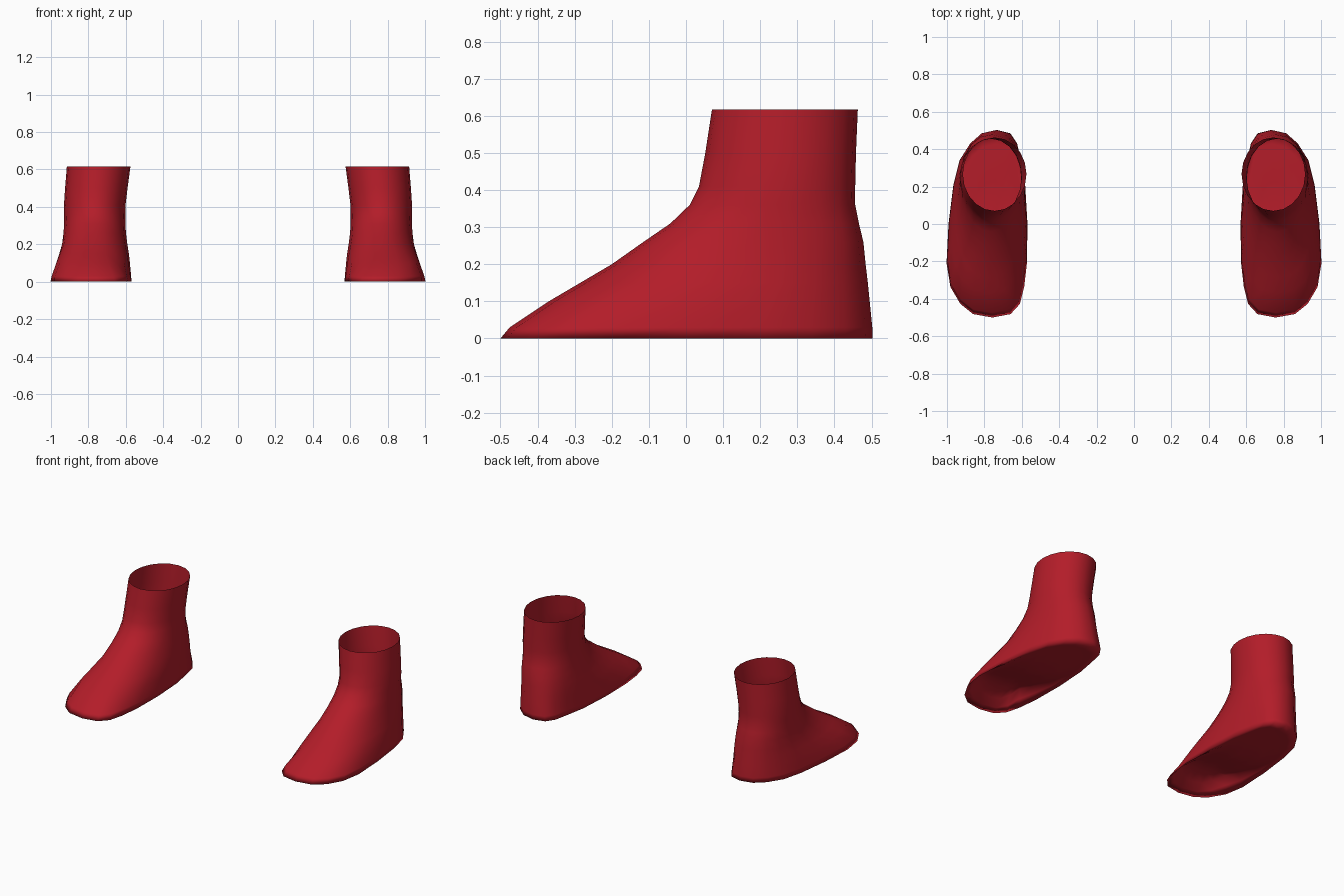
import bpy, bmesh
from math import sin, cos, pi, copysign

if "Cube" in bpy.data.objects:
    bpy.data.objects.remove(bpy.data.objects["Cube"])

N = 20
# height, front y, back y, front half width, back half width, front centre x, back centre x, roundness
SECTIONS = [
    (0.00, -0.50, 0.503, 0.240, 0.182, 0.797, 0.764, 0.74),
    (0.03, -0.475, 0.502, 0.234, 0.182, 0.795, 0.764, 0.76),
    (0.10, -0.37, 0.495, 0.210, 0.182, 0.785, 0.763, 0.82),
    (0.15, -0.285, 0.490, 0.188, 0.184, 0.777, 0.762, 0.86),
    (0.20, -0.20, 0.484, 0.165, 0.184, 0.770, 0.762, 0.90),
    (0.26, -0.115, 0.478, 0.152, 0.182, 0.768, 0.764, 0.94),
    (0.31, -0.042, 0.466, 0.151, 0.176, 0.766, 0.766, 0.97),
    (0.36, 0.01, 0.456, 0.155, 0.172, 0.766, 0.766, 1.0),
    (0.41, 0.035, 0.456, 0.160, 0.169, 0.766, 0.766, 1.0),
    (0.50, 0.052, 0.458, 0.165, 0.169, 0.757, 0.758, 1.0),
    (0.617, 0.07, 0.463, 0.170, 0.170, 0.745, 0.745, 1.0),
]


def spow(v, e):
    return copysign(abs(v) ** e, v)


def section(z, yf, yb, wf, wb, xf, xb, e):
    pts = []
    for i in range(N):
        a = 2 * pi * i / N
        u = 0.5 + 0.5 * spow(sin(a), e)
        w = wf + (wb - wf) * u
        x = xf + (xb - xf) * u + w * spow(cos(a), e)
        y = yf + (yb - yf) * u
        # toe and heel lean inwards
        x -= 0.2 * max(0, -y - 0.3) + 0.2 * max(0, y - 0.35) * max(0, 1 - z / 0.3)
        pts.append((x, y, z))
    return pts


def sole_rise(y, k):
    # hollow under the forefoot, falling to a flat heel
    bump = min((0.06 - y) / 0.36, (0.5 + y) / 0.2, 1.0)
    return 0.088 * max(0.03, bump) * min(1.0, (1 - k) * 4)


def boot(name, side, mat):
    bm = bmesh.new()
    outer = [[bm.verts.new((side * x, y, z)) for x, y, z in section(*s)] for s in SECTIONS]
    # sole as inset copies of the bottom outline
    base = section(*SECTIONS[0])
    sole = []
    for k in (0.1, 0.3, 0.55, 0.75, 0.88):
        cy = -0.12 * (1 - k)
        sole.append([bm.verts.new((side * (0.775 + (x - 0.775) * k), cy + y * k,
                                   sole_rise(cy + y * k, k))) for x, y, z in base])
    rings = sole + outer
    for a, b in zip(rings, rings[1:]):
        for i in range(N):
            j = (i + 1) % N
            bm.faces.new((a[i], a[j], b[j], b[i]))
    bm.faces.new(rings[0])
    bmesh.ops.recalc_face_normals(bm, faces=bm.faces)
    # outer wall must point away from the leg axis
    edge = max(bm.faces, key=lambda f: f.calc_center_median().x * side)
    if edge.normal.x * side < 0:
        bmesh.ops.reverse_faces(bm, faces=bm.faces)
    me = bpy.data.meshes.new(name)
    bm.to_mesh(me)
    bm.free()
    ob = bpy.data.objects.new(name, me)
    bpy.context.collection.objects.link(ob)
    me.materials.append(mat)
    me.shade_smooth()


red = bpy.data.materials.new("red")
red.diffuse_color = (0.45, 0.012, 0.022, 1)
red.use_nodes = True
red.node_tree.nodes["Principled BSDF"].inputs["Base Color"].default_value = red.diffuse_color
boot("right_boot", 1, red)
boot("left_boot", -1, red)
